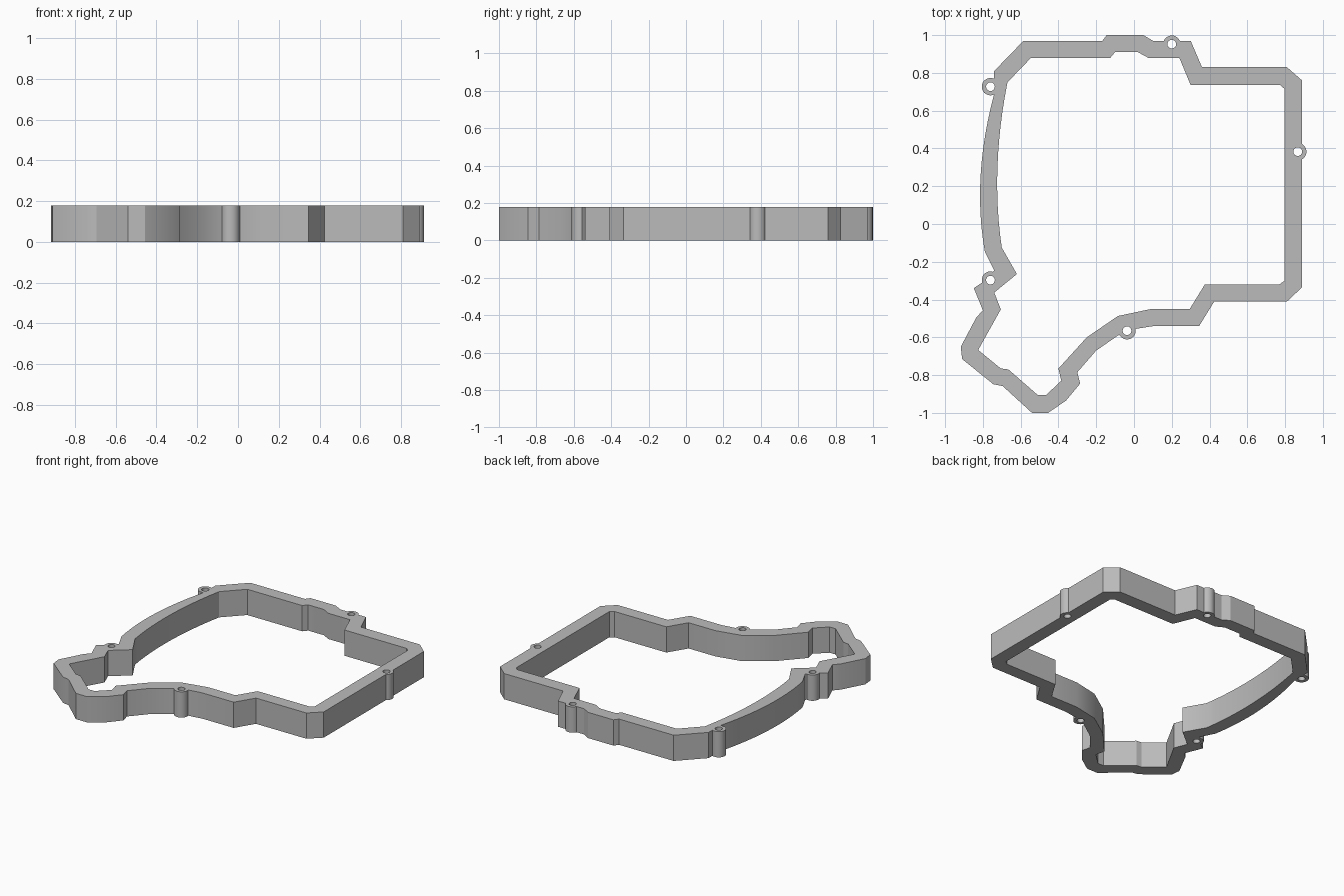
import bpy
import bmesh
from mathutils import Vector

HEIGHT = 0.178

cube = bpy.data.objects.get("Cube")
if cube:
    bpy.data.objects.remove(cube, do_unlink=True)

grey = bpy.data.materials.new("plain_grey")
grey.use_nodes = True
colour = (0.5, 0.5, 0.5, 1)
grey.diffuse_color = colour
grey.node_tree.nodes["Principled BSDF"].inputs["Base Color"].default_value = colour


def bow(start, middle, end, steps=12):
    """Points of a shallow curve that passes through middle."""
    a, m, b = Vector(start), Vector(middle), Vector(end)
    handle = 2 * m - (a + b) / 2
    ts = [i / steps for i in range(steps + 1)]
    return [tuple(a * (1 - t) ** 2 + handle * 2 * t * (1 - t) + b * t * t) for t in ts]


def make_object(name, bm):
    bmesh.ops.recalc_face_normals(bm, faces=bm.faces)
    mesh = bpy.data.meshes.new(name)
    bm.to_mesh(mesh)
    bm.free()
    mesh.materials.append(grey)
    obj = bpy.data.objects.new(name, mesh)
    bpy.context.collection.objects.link(obj)
    return obj


def cylinder(name, centre, radius, bottom, top):
    bm = bmesh.new()
    bmesh.ops.create_cone(bm, cap_ends=True, segments=32, radius1=radius,
                          radius2=radius, depth=top - bottom)
    bmesh.ops.translate(bm, verts=bm.verts, vec=(*centre, (top + bottom) / 2))
    return make_object(name, bm)


def combine(target, tool, operation):
    mod = target.modifiers.new(operation.lower(), "BOOLEAN")
    mod.object, mod.operation, mod.solver = tool, operation, "EXACT"
    bpy.context.view_layer.objects.active = target
    bpy.ops.object.modifier_apply(modifier=mod.name)
    bpy.data.objects.remove(tool, do_unlink=True)


# Outer outline: back, left side, front, lower lobe, bowed right side
outer = [(-.585, .97), (-.167, .97), (-.145, 1), (.05, 1), (.1, .97), (.3, .97),
         (.36, .83), (.81, .83), (.89, .76), (.89, -.335), (.81, -.41),
         (.425, -.41), (.345, -.54), (.105, -.54), (.01, -.555), (-.08, -.587),
         (-.2, -.67), (-.3, -.785), (-.285, -.845), (-.36, -.935), (-.455, -1),
         (-.54, -1), (-.695, -.858), (-.745, -.848), (-.91, -.715),
         (-.917, -.65), (-.835, -.495), (-.8, -.457), (-.848, -.34),
         (-.79, -.3), (-.74, -.245)]
outer += bow((-.79, -.145), (-.812, .26), (-.74, .69)) + [(-.74, .81)]

# Inner outline, in the same order
inner = [(-.545, .88), (-.125, .88), (-.1, .91), (.02, .91), (.075, .88), (.24, .88),
         (.3, .735), (.775, .735), (.797, .715), (.797, -.3), (.77, -.32),
         (.375, -.32), (.295, -.45), (.09, -.45), (-.085, -.487), (-.25, -.6),
         (-.4, -.765), (-.385, -.83), (-.465, -.905), (-.51, -.905),
         (-.665, -.77), (-.705, -.765), (-.825, -.667), (-.705, -.452),
         (-.74, -.363), (-.62, -.265)]
inner += bow((-.7, -.125), (-.723, .3), (-.67, .75))

# Frame wall
bm = bmesh.new()
for outline in (outer, inner):
    verts = [bm.verts.new((x, y, 0)) for x, y in outline]
    for i, vert in enumerate(verts):
        bm.edges.new((verts[i - 1], vert))
bmesh.ops.triangle_fill(bm, use_beauty=True, use_dissolve=False, edges=bm.edges[:])
raised = bmesh.ops.extrude_face_region(bm, geom=bm.faces[:], use_keep_orig=True)
top_verts = [g for g in raised["geom"] if isinstance(g, bmesh.types.BMVert)]
bmesh.ops.translate(bm, verts=top_verts, vec=(0, 0, HEIGHT))
frame = make_object("frame_wall", bm)

# Round screw bosses, each with a hole right through
bosses = [(-.76, .727), (.2, .952), (.867, .383), (-.037, -.565), (-.76, -.297)]
for centre in bosses:
    combine(frame, cylinder("boss", centre, .046, 0, HEIGHT), "UNION")
for centre in bosses:
    combine(frame, cylinder("hole", centre, .023, -.1, HEIGHT + .1), "DIFFERENCE")

bpy.ops.object.select_all(action="DESELECT")
frame.select_set(True)
bpy.context.view_layer.objects.active = frame
bpy.ops.object.shade_smooth_by_angle(angle=0.5)
